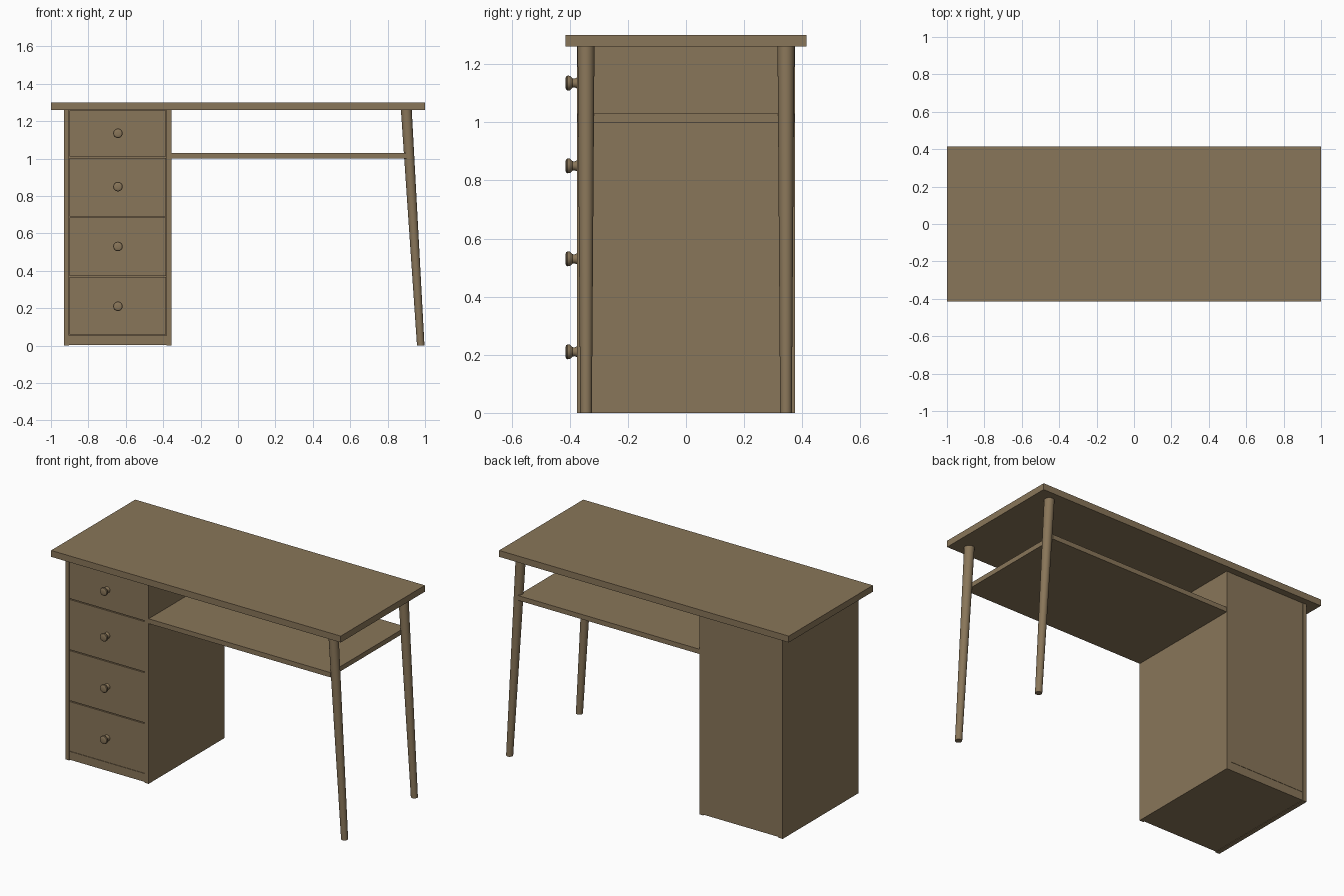
import bpy, bmesh, math

if "Cube" in bpy.data.objects:
    bpy.data.objects.remove(bpy.data.objects["Cube"])

wood = bpy.data.materials.new("brown wood")
wood.diffuse_color = (0.25, 0.18, 0.10, 1)
wood.use_nodes = True
wood.node_tree.nodes["Principled BSDF"].inputs["Base Color"].default_value = wood.diffuse_color


def finish(name, bm, smooth=False):
    bmesh.ops.recalc_face_normals(bm, faces=bm.faces)
    me = bpy.data.meshes.new(name)
    bm.to_mesh(me)
    bm.free()
    me.materials.append(wood)
    ob = bpy.data.objects.new(name, me)
    bpy.context.collection.objects.link(ob)
    if smooth:
        bpy.ops.object.select_all(action='DESELECT')
        ob.select_set(True)
        bpy.context.view_layer.objects.active = ob
        bpy.ops.object.shade_smooth_by_angle(angle=math.radians(35))
    return ob


def box(name, x, y, z):
    bm = bmesh.new()
    bmesh.ops.create_cube(bm, size=1)
    for v in bm.verts:
        v.co = [(a + b) / 2 + c * (b - a) for (a, b), c in zip((x, y, z), v.co)]
    return finish(name, bm)


def stack(name, rings, sides=32):
    """Solid through a list of rings: (centre, radius, axis)."""
    bm = bmesh.new()
    loops = []
    for (cx, cy, cz), r, axis in rings:
        loop = []
        for i in range(sides):
            a = 2 * math.pi * i / sides
            u, w = r * math.cos(a), r * math.sin(a)
            loop.append(bm.verts.new((cx + u, cy + w, cz) if axis == 'z' else (cx + u, cy, cz + w)))
        loops.append(loop)
    for lo, hi in zip(loops, loops[1:]):
        for i in range(sides):
            j = (i + 1) % sides
            bm.faces.new((lo[i], lo[j], hi[j], hi[i]))
    bm.faces.new(loops[0])
    bm.faces.new(loops[-1])
    return finish(name, bm, True)


# Desktop and the open shelf below it
box("desktop", (-1, 1), (-0.415, 0.415), (1.26, 1.30))
box("shelf", (-0.355, 0.90), (-0.374, 0.374), (1.0, 1.03))

# Cabinet carcass
L, R, T = -0.93, -0.355, 0.027
box("cabinet_left_side", (L, L + T), (-0.375, 0.375), (0, 1.26))
box("cabinet_right_side", (R - T, R), (-0.375, 0.375), (0, 1.26))
box("cabinet_back", (L + T, R - T), (0.35, 0.373), (0.055, 1.26))
box("cabinet_plinth", (L + T, R - T), (-0.371, 0.371), (0.003, 0.055))

# Drawers with a small shadow gap, each with a turned knob
knob_profile = [(-0.370, 0.020), (-0.377, 0.018), (-0.383, 0.015), (-0.390, 0.016),
                (-0.395, 0.021), (-0.400, 0.025), (-0.408, 0.0255), (-0.412, 0.023),
                (-0.4145, 0.017), (-0.4155, 0.008)]
levels = [0.058, 0.373, 0.691, 1.010, 1.262]
knob_heights = [0.21, 0.53, 0.85, 1.135]
for i, kz in enumerate(knob_heights):
    box(f"drawer_{i + 1}", (L + T + 0.002, R - T - 0.002), (-0.373, 0.34),
        (levels[i], levels[i + 1] - 0.006 if i < 3 else 1.258))
    stack(f"drawer_knob_{i + 1}", [((-0.642, y, kz), r, 'y') for y, r in knob_profile], 24)

# Tapered legs leaning outwards
for side, y in (("front", -0.344), ("back", 0.344)):
    stack(f"{side}_leg", [((0.977, y, 0), 0.020, 'z'), ((0.90, y, 1.26), 0.029, 'z')])
